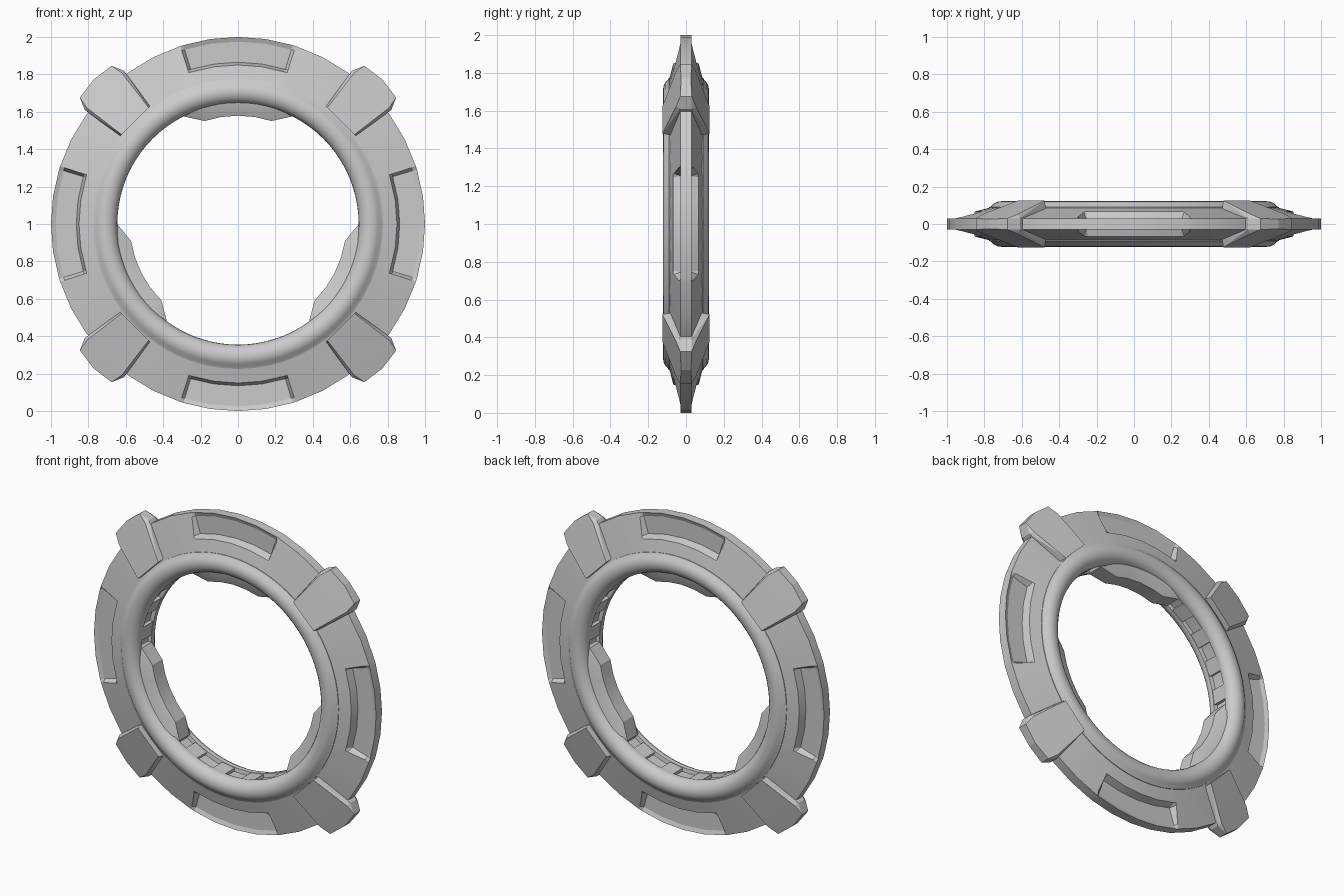
import bpy, bmesh
from math import sin, cos, radians, pi

if "Cube" in bpy.data.objects:
    bpy.data.objects.remove(bpy.data.objects["Cube"])


def polar(r, deg, y, t=0.0):
    """Point on the ring: radius, clockwise angle from the top, depth, tangential offset."""
    a = radians(deg)
    return (r * sin(a) + t * cos(a), y, 1 + r * cos(a) - t * sin(a))


def finish(bm, name, smooth=None):
    bmesh.ops.recalc_face_normals(bm, faces=bm.faces)
    me = bpy.data.meshes.new(name)
    bm.to_mesh(me)
    bm.free()
    ob = bpy.data.objects.new(name, me)
    bpy.context.collection.objects.link(ob)
    if smooth:
        bpy.ops.object.select_all(action='DESELECT')
        ob.select_set(True)
        bpy.context.view_layer.objects.active = ob
        bpy.ops.object.shade_smooth_by_angle(angle=radians(smooth))
    return ob


def sweep(name, angles, profile_at, closed, smooth=None):
    """Sweep a closed (r, y) profile, which may change with the angle, around the ring."""
    bm = bmesh.new()
    rings = [[bm.verts.new(polar(r, a, y)) for r, y in profile_at(a)] for a in angles]
    n = len(rings[0])
    for i in range(len(rings) if closed else len(rings) - 1):
        p, q = rings[i], rings[(i + 1) % len(rings)]
        for j in range(n):
            k = (j + 1) % n
            bm.faces.new((p[j], p[k], q[k], q[j]))
    if not closed:
        bm.faces.new(rings[0])
        bm.faces.new(rings[-1])
    return finish(bm, name, smooth)


def both_sides(half):
    return half + [(r, -y) for r, y in reversed(half)]


# Tapered disc with four sunken panels on each side
def disc_profile(a):
    local = (a + 45) % 90 - 45
    half = []
    for r in (0.70, 0.85, 0.865, 0.975, 1.0):
        sunk = 0.86 < r < 0.98 and abs(local) < 17.5
        half.append((r, 0.02 if sunk else 0.03 + 0.25 * (1 - r)))
    return both_sides(half)


quarter = [-45, -36, -27, -18, -17, -8.5, 0, 8.5, 17, 18, 27, 36]
sweep("tapered_disc", [q * 90 + a for q in range(4) for a in quarter], disc_profile, True, 20)

# Rounded inner collar with a channel along its inside
collar = [(0.775, 0.06), (0.775, 0.09)]
collar += [(0.71 + 0.065 * cos(t * pi / 10), 0.06 + 0.062 * sin(t * pi / 10)) for t in range(2, 11)]
collar += [(0.648, 0.05), (0.672, 0.046)]
sweep("inner_collar", [i * 4.5 for i in range(80)], lambda a: both_sides(collar), True, 35)

# Three inward lugs with tapered ends
for centre in (0, 117, 243):
    def lug_profile(a, c=centre):
        end = abs(a - c) > 20
        return both_sides([(0.69, 0.085), (0.648, 0.06 if end else 0.08),
                           (0.646 if end else 0.579, 0.05)])
    sweep("inner_lug", [centre + d for d in (-27, -18, -9, 0, 9, 18, 27)], lug_profile, False, 20)

# Small blocks in the channel between the lugs
for middle, span in ((58.5, 63), (180, 72), (301.5, 63)):
    for k in range(4):
        a = middle + (k - 1.5) * span / 4
        sweep("channel_block", [a - 4, a + 4],
              lambda _: both_sides([(0.69, 0.05), (0.652, 0.05)]), False)

# Four clamps wrapped over the rim
for a in (45, 135, 225, 315):
    bm = bmesh.new()
    half = [(0.778, 0.102, 0.125), (0.778, 0.114, 0.075), (1.01, 0.132, 0.053),
            (1.01, 0.148, 0.03), (1.076, 0.12, 0.03)]
    for s in (-1, 1):
        for r, t, y in half:
            for side in (-1, 1):
                bm.verts.new(polar(r, a, s * y, side * t))
        bm.verts.new(polar(1.092, a, s * 0.026))
    bmesh.ops.convex_hull(bm, input=bm.verts)
    finish(bm, "rim_clamp", 15)
